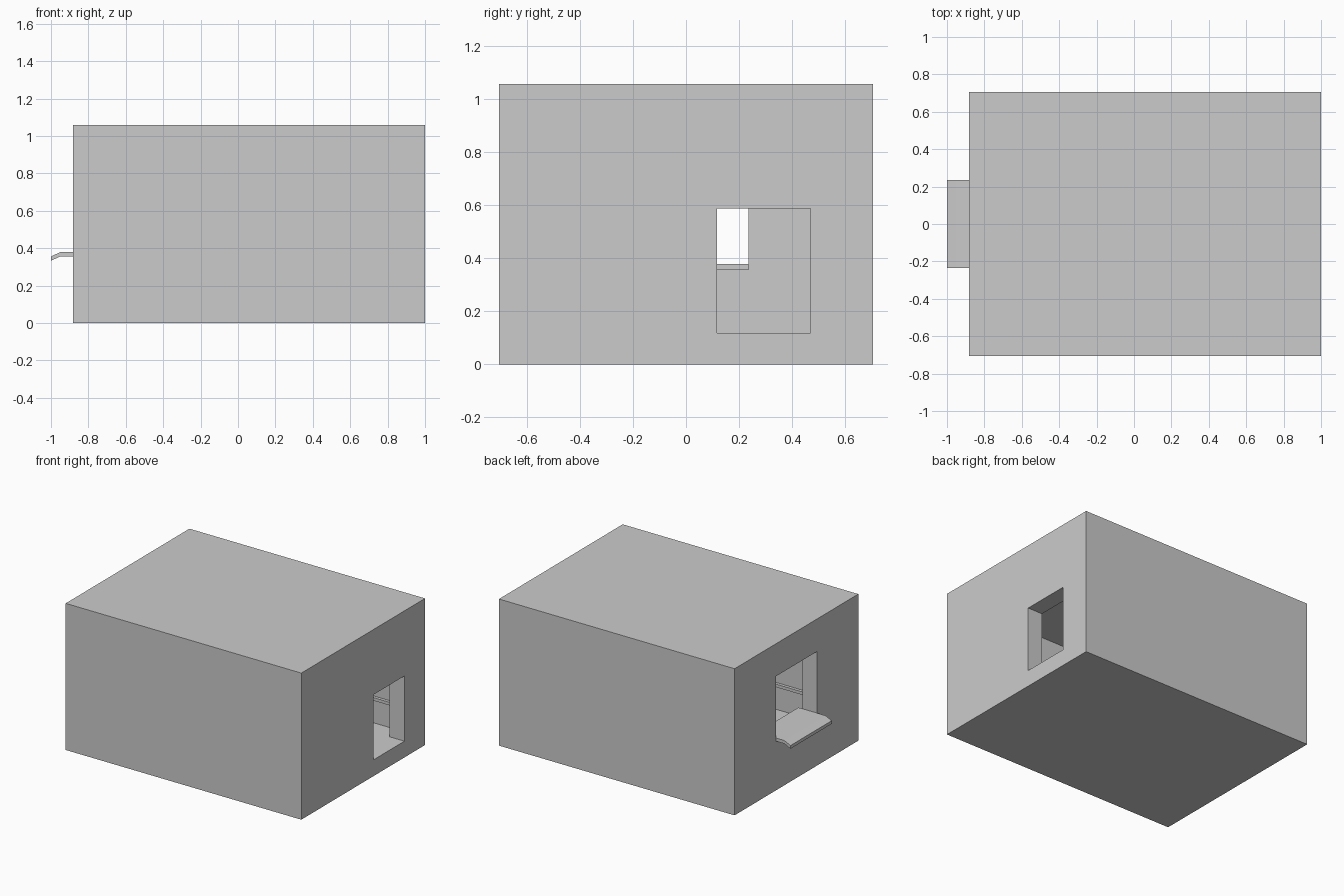
import bpy, bmesh

if "Cube" in bpy.data.objects:
    bpy.data.objects.remove(bpy.data.objects["Cube"])

U = 2 / 17            # wall thickness, the module of the whole building
X0, X1 = -1 + U, 1.0  # outer walls
Y = 6 * U
H = 9 * U


def box(name, lo, hi):
    bm = bmesh.new()
    bmesh.ops.create_cube(bm, size=1)
    for v in bm.verts:
        v.co = [(a + b) / 2 + c * (b - a) for a, b, c in zip(lo, hi, v.co)]
    return add(name, bm)


def add(name, bm):
    bmesh.ops.recalc_face_normals(bm, faces=bm.faces)
    mesh = bpy.data.meshes.new(name)
    bm.to_mesh(mesh)
    bm.free()
    ob = bpy.data.objects.new(name, mesh)
    bpy.context.collection.objects.link(ob)
    return ob


def extrude_y(name, profile, y0, y1):
    bm = bmesh.new()
    face = bm.faces.new([bm.verts.new((x, y0, z)) for x, z in profile])
    ext = bmesh.ops.extrude_face_region(bm, geom=[face])["geom"]
    bmesh.ops.translate(bm, vec=(0, y1 - y0, 0),
                        verts=[g for g in ext if isinstance(g, bmesh.types.BMVert)])
    return add(name, bm)


def cut(target, cutter):
    mod = target.modifiers.new(cutter.name, 'BOOLEAN')
    mod.operation = 'DIFFERENCE'
    mod.solver = 'EXACT'
    mod.object = cutter
    bpy.context.view_layer.objects.active = target
    bpy.ops.object.modifier_apply(modifier=mod.name)
    bpy.data.objects.remove(cutter)


# Building shell: hollow room, doorway on +x, serving window on -x
sill = 0.356
shell = box("building_shell", (X0, -Y, 0), (X1, Y, H))
cut(shell, box("room_cutter", (X0 + U, -Y + U, U), (X1 - U, Y - U, H - U)))
cut(shell, box("door_cutter", (X1 - 1.5 * U, U, U), (X1 + U, 4 * U, 5 * U)))
cut(shell, box("window_cutter", (X0 - U, -2 * U, sill), (X0 + 1.5 * U, 2 * U, 7 * U)))

# Serving counter with a lip bent down at its outer edge
t = 0.023
top = [(-1, 0.356), (-0.95, sill + t), (-0.733, sill + t)]
bottom = [(x, z - t) for x, z in reversed(top)]
extrude_y("serving_counter", top + bottom, -2 * U, 2 * U)

# Thin rails along the inner side walls
for side, name in ((-1, "front_wall_rail"), (1, "back_wall_rail")):
    ys = sorted((side * (Y - U - 0.022), side * (Y - U)))
    box(name, (X0 + U, ys[0], 0.29), (X1 - U, ys[1], 0.312))
